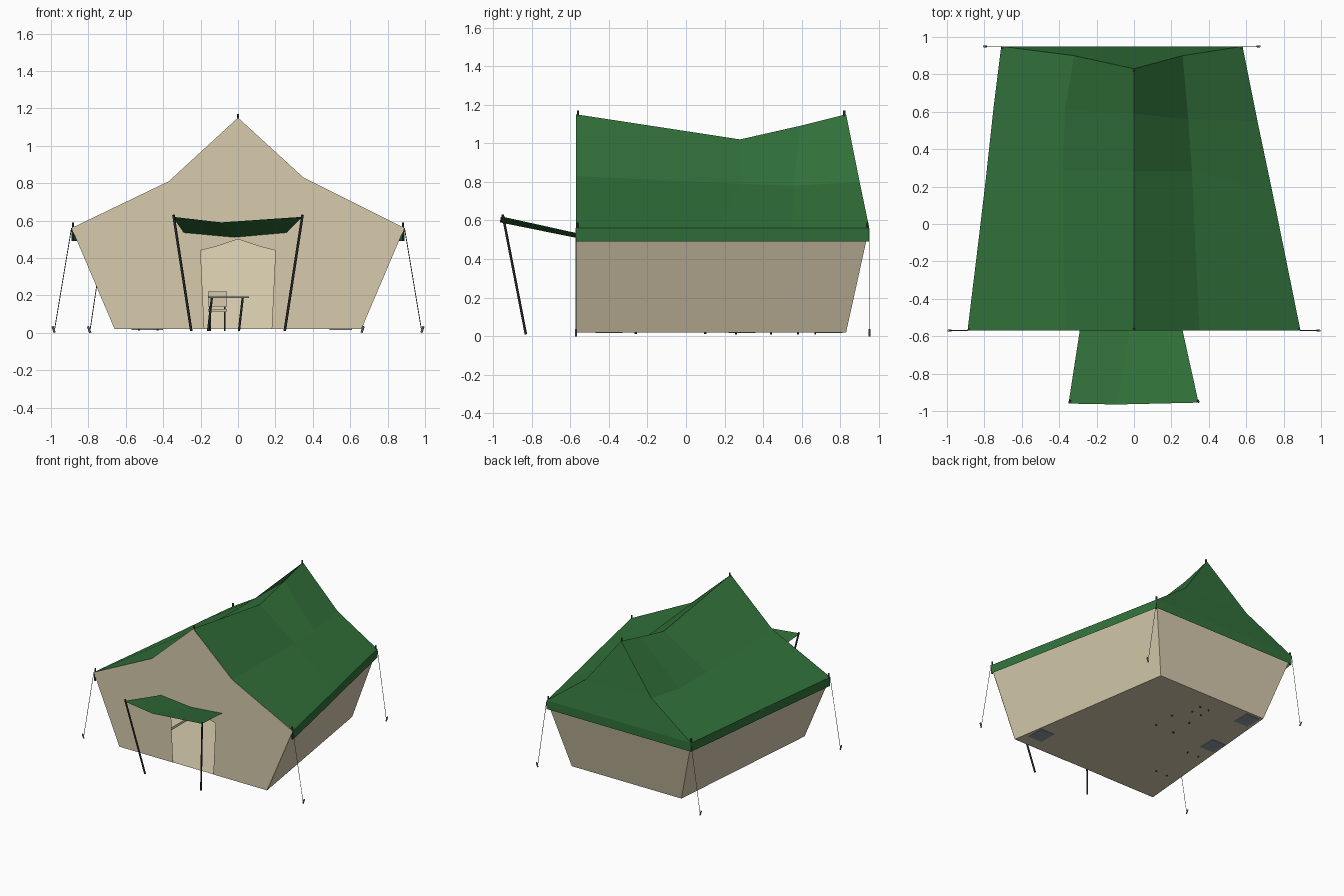
import bpy
from mathutils import Vector

cube = bpy.data.objects.get("Cube")
if cube:
    bpy.data.objects.remove(cube)


def material(name, rgb):
    m = bpy.data.materials.new(name)
    m.use_nodes = True
    m.diffuse_color = (*rgb, 1)
    m.node_tree.nodes["Principled BSDF"].inputs["Base Color"].default_value = (*rgb, 1)
    return m


GREEN = material("green canvas", (0.031, 0.165, 0.042))
BEIGE = material("beige canvas", (0.68, 0.60, 0.42))
DARK = material("dark metal", (0.045, 0.05, 0.05))
ROPE = material("grey rope", (0.25, 0.25, 0.25))
MAT = material("blue grey mat", (0.28, 0.32, 0.38))


def mesh(name, verts, faces, mat):
    me = bpy.data.meshes.new(name)
    me.from_pydata(verts, [], faces)
    me.materials.append(mat)
    ob = bpy.data.objects.new(name, me)
    bpy.context.collection.objects.link(ob)
    return ob


def rod(name, a, b, radius, mat, sides=6):
    a, b = Vector(a), Vector(b)
    bpy.ops.mesh.primitive_cylinder_add(vertices=sides, radius=radius,
                                        depth=(b - a).length, location=(a + b) / 2)
    ob = bpy.context.object
    ob.name = name
    ob.rotation_euler = (b - a).to_track_quat("Z", "Y").to_euler()
    ob.data.materials.append(mat)
    return ob


def box(name, center, size, mat):
    bpy.ops.mesh.primitive_cube_add(size=1, location=center)
    ob = bpy.context.object
    ob.name = name
    ob.scale = size
    ob.data.materials.append(mat)
    return ob


FRONT, FLOOR, EAVE, HEM = -0.57, 0.02, 0.56, 0.49

# Roof: cross-section rows running from front to back
rows = [
    [(-0.89, FRONT, EAVE), (-0.37, FRONT, 0.81), (0, FRONT, 1.15), (0.35, FRONT, 0.83), (0.89, FRONT, EAVE)],
    [(-0.80, 0.17, EAVE), (-0.38, 0.28, 0.79), (0, 0.28, 1.02), (0.31, 0.28, 0.79), (0.74, 0.17, EAVE)],
    [(-0.75, 0.63, EAVE), (-0.37, 0.61, 0.78), (0, 0.59, 1.09), (0.29, 0.56, 0.78), (0.66, 0.55, EAVE)],
    [(-0.71, 0.95, EAVE), (-0.32, 0.90, 0.80), (0, 0.83, 1.15), (0.26, 0.90, 0.80), (0.58, 0.95, EAVE)],
]
n = len(rows[0])
verts = [p for row in rows for p in row]
faces = [(r * n + c, r * n + c + 1, (r + 1) * n + c + 1, (r + 1) * n + c)
         for r in range(len(rows) - 1) for c in range(n - 1)]
last = (len(rows) - 1) * n
faces += [(last + 1, last + 2, last + 3), (last, last + 1, last + 3, last + 4)]
mesh("roof", verts, faces, GREEN)

# Valance hanging from the side and back eaves
edge = [row[0] for row in rows] + [row[-1] for row in reversed(rows)]
k = len(edge)
mesh("valance", edge + [(x, y, HEM) for x, y, z in edge],
     [(i + 1, i, k + i, k + i + 1) for i in range(k - 1)], GREEN)

# Walls and floor lean in towards the ground
base = [(-0.66, FRONT, FLOOR), (-0.54, 0.83, FLOOR), (0.44, 0.83, FLOOR), (0.66, FRONT, FLOOR)]
top = [rows[0][0], rows[-1][0], rows[-1][-1], rows[0][-1]]
inset = [(x * 0.998, y * 0.998, z - 0.004) for x, y, z in top]
mesh("side_and_back_walls", base + inset,
     [(i + 1, i, 4 + i, 5 + i) for i in range(3)], BEIGE)
mesh("floor", base, [(0, 1, 2, 3)], BEIGE)

# Front gable with an open doorway
half_door = [(0.18, 0.02), (0.20, 0.44), (0.12, 0.46)]
door = [(-x, z) for x, z in half_door] + [(0, 0.50)] + half_door[::-1]
outline = [(-0.66, FLOOR)] + door + [(0.66, FLOOR)] + [(x, z) for x, y, z in reversed(rows[0])]
mesh("front_gable", [(x, FRONT - 0.002, z) for x, z in outline],
     [tuple(range(len(outline)))], BEIGE)

# Porch canopy and its splayed poles
porch = [(-0.35, -0.96, 0.62), (-0.09, -0.965, 0.59), (0.345, -0.955, 0.62),
         (-0.29, FRONT, 0.535), (-0.02, FRONT, 0.51), (0.26, FRONT, 0.535)]
mesh("porch_canopy", porch, [(0, 1, 4, 3), (1, 2, 5, 4)], GREEN)
for side in (-1, 1):
    rod("porch_pole", (side * 0.25, -0.83, 0.01), (side * 0.345, -0.95, 0.63), 0.007, DARK)

# Ridge finials, corner finials, guy ropes and pegs
for y in (FRONT + 0.01, 0.82):
    rod("ridge_finial", (0, y, 1.12), (0, y, 1.17), 0.006, DARK)
for corner, foot_x in zip(top, (-0.98, -0.79, 0.66, 0.98)):
    x, y, z = corner
    rod("corner_finial", (x * 0.99, y * 0.99, HEM), (x * 0.99, y * 0.99, z + 0.03), 0.006, DARK)
    rod("guy_rope", corner, (foot_x, y, 0.02), 0.0022, ROPE, 4)
    out = 0.012 if foot_x > 0 else -0.012
    rod("peg", (foot_x, y, 0), (foot_x + out, y, 0.035), 0.006, ROPE)

# Folding table inside the tent
box("table_top", (-0.05, 0.35, 0.19), (0.22, 0.24, 0.01), ROPE)
for y in (0.26, 0.44):
    for x in (-0.14, 0.025):
        rod("table_leg", (x - 0.02, y, 0.01), (x, y, 0.186), 0.006, DARK)

# Camp chair behind the table
box("chair_seat", (-0.11, 0.62, 0.12), (0.10, 0.10, 0.012), BEIGE)
box("chair_back", (-0.11, 0.67, 0.18), (0.10, 0.01, 0.08), BEIGE)
for x in (-0.15, -0.07):
    rod("chair_leg", (x, 0.58, 0.01), (x, 0.58, 0.12), 0.005, DARK)
    rod("chair_leg", (x, 0.67, 0.01), (x, 0.67, 0.22), 0.005, DARK)

# Ground mats showing through the floor
for x, y in ((0.55, -0.40), (-0.51, 0.29), (-0.46, 0.74)):
    box("ground_mat", (x, y, 0.02), (0.12, 0.14, 0.008), MAT)

# Camp bed along one side
box("bed", (-0.48, -0.08, 0.12), (0.16, 0.40, 0.02), BEIGE)
for x in (-0.53, -0.43):
    for y in (-0.26, 0.10):
        rod("bed_leg", (x, y, 0.012), (x, y, 0.12), 0.006, DARK)
